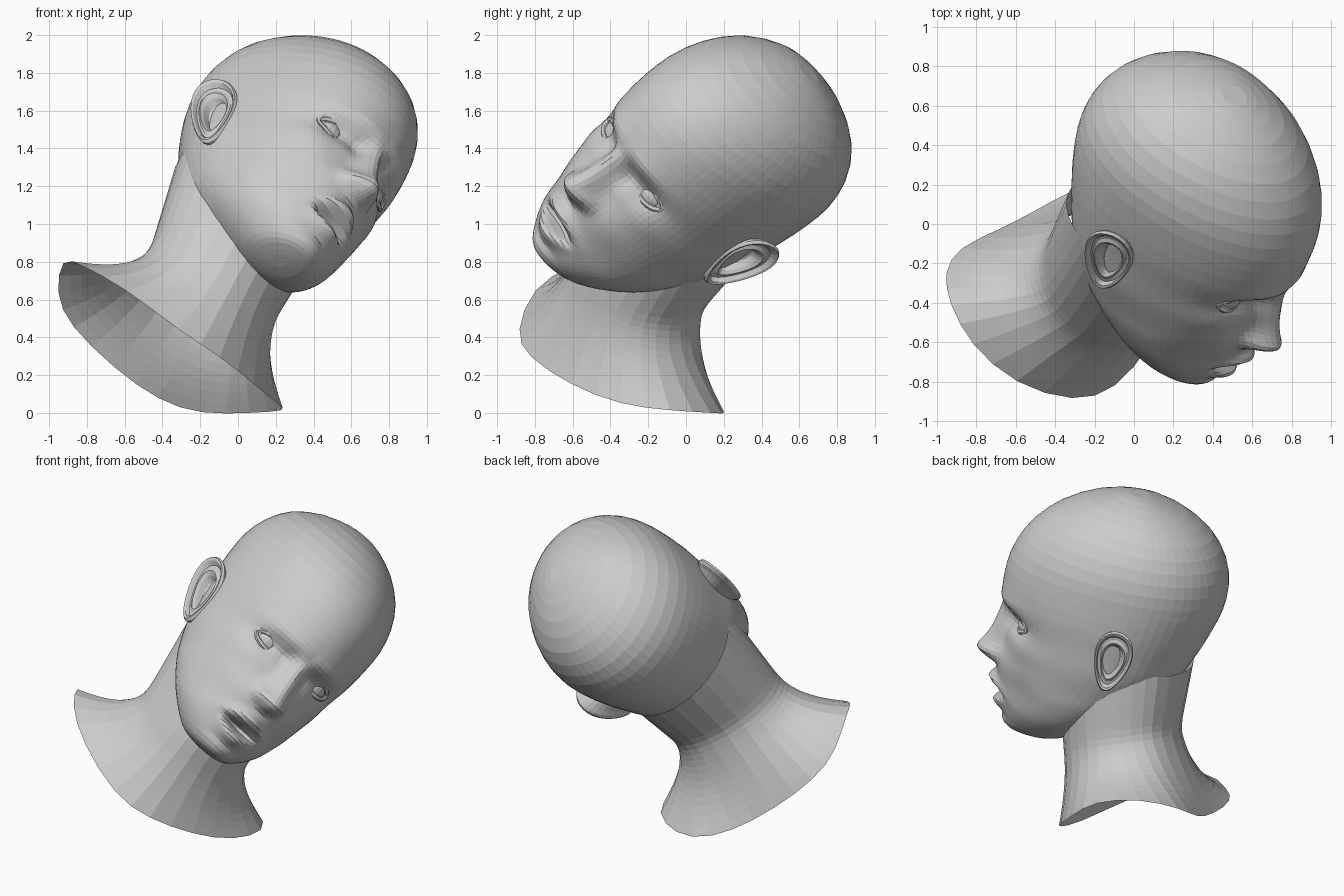
import bpy, bmesh
from math import sin, cos, pi, exp, sqrt
from mathutils import Vector, Matrix

if "Cube" in bpy.data.objects:
    bpy.data.objects.remove(bpy.data.objects["Cube"])

# Head frame: X = its left, Y = its back, Z = its crown, origin between the ears
LEFT = Vector((.51, .433, -.74)).normalized()
UP = Vector((.35, .70, .61))
UP = (UP - LEFT * UP.dot(LEFT)).normalized()
BACK = UP.cross(LEFT)
ORIGIN = Vector((.155, .045, 1.2))
HEAD = Matrix((LEFT, BACK, UP)).transposed().to_4x4()
HEAD.translation = ORIGIN


def loft(name, rings, matrix=None, cap_start=False, cap_end=False):
    """Skin a list of closed rings that share a point count."""
    bm = bmesh.new()
    vs = [[bm.verts.new(p) for p in ring] for ring in rings]
    n = len(vs[0])
    for a, b in zip(vs, vs[1:]):
        for i in range(n):
            bm.faces.new((a[i], a[(i + 1) % n], b[(i + 1) % n], b[i]))
    for ring, wanted in ((vs[0], cap_start), (vs[-1], cap_end)):
        if wanted:
            c = bm.verts.new(sum((v.co for v in ring), Vector()) / n)
            for i in range(n):
                bm.faces.new((ring[i], ring[(i + 1) % n], c))
    bmesh.ops.recalc_face_normals(bm, faces=bm.faces)
    me = bpy.data.meshes.new(name)
    bm.to_mesh(me)
    bm.free()
    ob = bpy.data.objects.new(name, me)
    bpy.context.collection.objects.link(ob)
    if matrix:
        ob.matrix_world = matrix
    return ob


def spline(a, b, c, d, t):
    return [.5 * (2 * q + (r - p) * t + (2 * p - 5 * q + 4 * r - s) * t * t
                  + (3 * q - p - 3 * r + s) * t ** 3) for p, q, r, s in zip(a, b, c, d)]


def bump(x, z, cx, cz, sx, sz):
    return exp(-((x - cx) / sx) ** 2 - ((z - cz) / sz) ** 2)


def face_relief(x, z):
    """Forward displacement of the face: nose, brow, sockets, lips, chin."""
    x = abs(x)
    if z > -.26:
        h = max(0, min(1, (.06 - z) / .32))
    else:
        h = max(0, 1 - ((-.26 - z) / .09) ** 2)
    d = .14 * h * exp(-(x / (.05 + .035 * h)) ** 2.4)
    d += .04 * bump(x, z, .09, -.27, .04, .045)           # nostril wings
    d += .020 * bump(x, z, .17, .10, .14, .06)            # brow
    d -= .065 * bump(x, z, .21, 0, .11, .07)              # eye socket
    d -= .035 * bump(x, z, .10, -.01, .05, .07)
    d += .025 * bump(x, z, .33, -.14, .10, .08)           # cheekbone
    d -= .025 * bump(x, z, .30, -.42, .10, .12)           # cheek hollow
    d += .060 * bump(x, z, 0, -.442 - 1.6 * x * x, .14, .040)  # upper lip
    d += .050 * bump(x, z, 0, -.590 + 2 * x * x, .12, .038)    # lower lip
    d -= .09 * bump(x, z, 0, -.515, .11, .028)            # open mouth
    d -= .012 * bump(x, z, 0, -.65, .12, .025)
    d += .012 * bump(x, z, 0, -.70, .11, .05)             # chin
    return d


# Skull and face: level, front reach, back reach, half width
LEVELS = [(-.75, .46, .34, .04), (-.74, .54, .27, .12), (-.715, .585, .19, .18),
          (-.65, .62, .09, .26), (-.55, .65, -.05, .345), (-.42, .69, -.23, .41),
          (-.30, .715, -.36, .445), (-.15, .70, -.44, .485), (0, .73, -.505, .505),
          (.15, .765, -.56, .525), (.30, .77, -.60, .535), (.45, .74, -.605, .535),
          (.60, .665, -.56, .50), (.74, .535, -.45, .42), (.85, .36, -.27, .28),
          (.91, .18, -.07, .13), (.925, .09, .02, .03)]
SEG = 76
rings = []
for i in range(len(LEVELS) - 1):
    quad = [LEVELS[max(0, min(len(LEVELS) - 1, i + k))] for k in (-1, 0, 1, 2)]
    sub = 6 if 2 < i < 9 else 2
    for s in range(sub):
        z, front, rear, w = spline(*quad, s / sub)
        mid = rear + .43 * (front - rear)
        ring = []
        for k in range(SEG):
            u = -pi + 2 * pi * k / SEG
            t = u - .45 * sin(u)                          # denser over the face
            x = w * sin(t)
            f = mid + (front - mid if cos(t) > 0 else mid - rear) * cos(t)
            if cos(t) > 0:
                f += face_relief(x, z) * min(1, cos(t) * 2)
            ring.append((x, -f, z))
        rings.append(ring)
loft("head", rings, HEAD, True, True)

# Neck: open lower rim, sweeping up into the base of the skull
RIM = [(-.92, -.40, .82), (-.82, -.60, .77), (-.60, -.80, .66), (-.30, -.89, .42),
       (-.10, -.83, .30), (.08, -.60, .15), (.20, -.35, .05), (.25, -.08, .02),
       (.06, .14, .01), (-.20, .22, 0), (-.42, .10, .07), (-.65, -.03, .24),
       (-.88, -.12, .46), (-.95, -.25, .62)]
RIM = [Vector(p) for p in RIM]
centre = sum(RIM, Vector()) / len(RIM)
RIM = [centre + (p - centre) * 1.03 for p in RIM]         # allow for smoothing


def neck_ring(mid, normal, r):
    out = []
    for p in RIM:
        d = p - centre
        out.append(mid + (d - normal * d.dot(normal)).normalized() * r)
    return out


axis = Vector((.45, .30, .84)).normalized()
middle = neck_ring(Vector((-.12, -.255, .70)), axis, .39)
base = neck_ring(ORIGIN + BACK * .065 - UP * .10, UP, .45)
rings = []
for s in range(7):
    t = s / 6
    rings.append([p * (1 - t) ** 2 + (m - axis * .2) * (2 * t * (1 - t)) + m * t * t
                  for p, m in zip(RIM, middle)])
for s in range(1, 5):
    rings.append([m.lerp(b, s / 4) for m, b in zip(middle, base)])
neck = loft("neck", rings)
neck.modifiers.new("refine", 'SUBSURF').levels = 1
neck.modifiers["refine"].render_levels = 1

# Ears: egg-shaped rings (scale, outward offset) from back skirt to inner bowl
EAR = [(.55, -.10), (.86, -.01), (.98, .010), (1, .025), (.95, .040), (.87, .035),
       (.79, .012), (.70, .012), (.60, .022), (.50, .005), (.42, -.03), (.2, -.045)]
for side, label in ((1, "left"), (-1, "right")):
    rings = []
    for scale, out in EAR:
        ring = []
        for k in range(28):
            a = 2 * pi * k / 28
            y = .115 * cos(a) * (1 + .3 * sin(a)) * scale
            z = .215 * sin(a) * scale
            x = .475 + out + .38 * (y + .11) + .22 * z
            ring.append((side * x, .015 + y + .08 * z, -.005 + z))
        rings.append(ring)
    loft(label + "_ear", rings, HEAD, False, True)

    # Eyeball
    bpy.ops.mesh.primitive_uv_sphere_add(segments=20, ring_count=12, radius=.095)
    eye = bpy.context.object
    eye.name = label + "_eye"
    eye.matrix_world = HEAD @ Matrix.Translation((side * .21, -.52, 0))

    # Eyelids: almond tube resting on the eyeball
    rings = []
    for k in range(25):
        a = 2 * pi * k / 24
        dx, dz = .105 * cos(a), .042 * sin(a)
        f = .508 + sqrt(.0105 - .8 * dx * dx - dz * dz)
        c = Vector((side * (.21 + dx), -f, dz))
        radial = Vector((side * cos(a), 0, sin(a)))
        rings.append([c + radial * (.018 * cos(b)) + Vector((0, .014 * sin(b), 0))
                      for b in (j * pi / 3 for j in range(6))])
    loft(label + "_eyelids", rings, HEAD)
